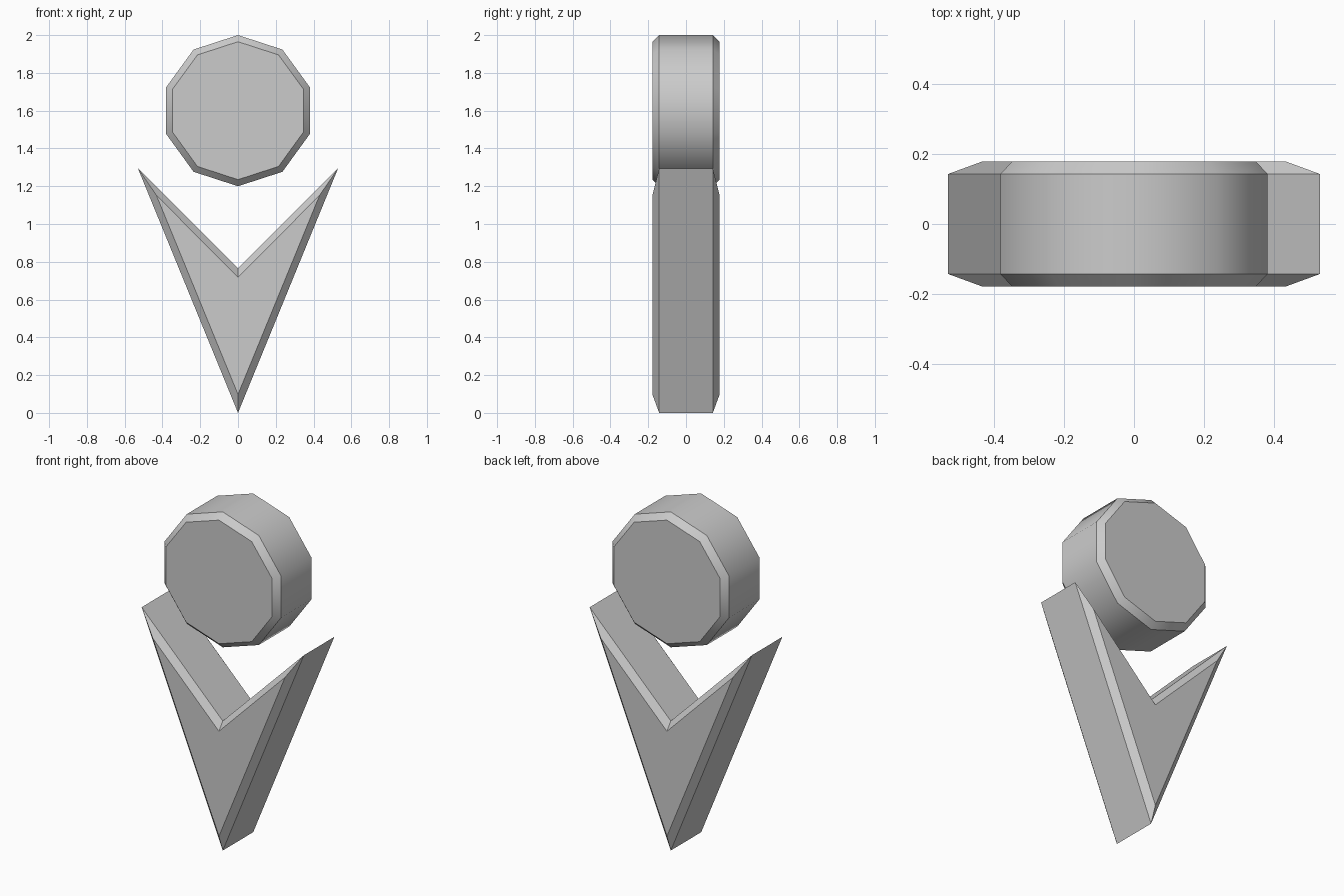
import bpy, bmesh
from math import sin, cos, tau, radians

if "Cube" in bpy.data.objects:
    bpy.data.objects.remove(bpy.data.objects["Cube"], do_unlink=True)

grey = bpy.data.materials.new("light grey")
grey.use_nodes = True
colour = (0.6, 0.6, 0.6, 1)
grey.diffuse_color = colour
grey.node_tree.nodes["Principled BSDF"].inputs["Base Color"].default_value = colour

RIM, FACE = 0.142, 0.178   # half depths of the side wall and of the flat faces


def bevelled_plate(name, outer, inner):
    """Solid plate from an x-z outline, with a chamfer running to a smaller outline."""
    bm = bmesh.new()
    layers = ((inner, -FACE), (outer, -RIM), (outer, RIM), (inner, FACE))
    rings = [[bm.verts.new((x, y, z)) for x, z in pts] for pts, y in layers]
    n = len(outer)
    for a, b in zip(rings, rings[1:]):
        for i in range(n):
            j = (i + 1) % n
            bm.faces.new((a[i], a[j], b[j], b[i]))
    bm.faces.new(rings[0])
    bm.faces.new(rings[-1])
    bmesh.ops.recalc_face_normals(bm, faces=bm.faces)
    mesh = bpy.data.meshes.new(name)
    bm.to_mesh(mesh)
    bm.free()
    mesh.materials.append(grey)
    obj = bpy.data.objects.new(name, mesh)
    bpy.context.collection.objects.link(obj)
    return obj


def decagon(r):
    return [(r * sin(tau * i / 10), 1.6 + r * cos(tau * i / 10)) for i in range(10)]


def chevron(tip, wing_x, wing_z, notch):
    return [(0, tip), (wing_x, wing_z), (0, notch), (-wing_x, wing_z)]


# Pointed V-shaped body
bevelled_plate("body", chevron(0, 0.53, 1.295, 0.765), chevron(0.098, 0.432, 1.152, 0.718))

# Ten-sided round head, smooth around the rim
head = bevelled_plate("head", decagon(0.4), decagon(0.365))
bpy.ops.object.select_all(action="DESELECT")
head.select_set(True)
bpy.context.view_layer.objects.active = head
bpy.ops.object.shade_smooth_by_angle(angle=radians(40))
